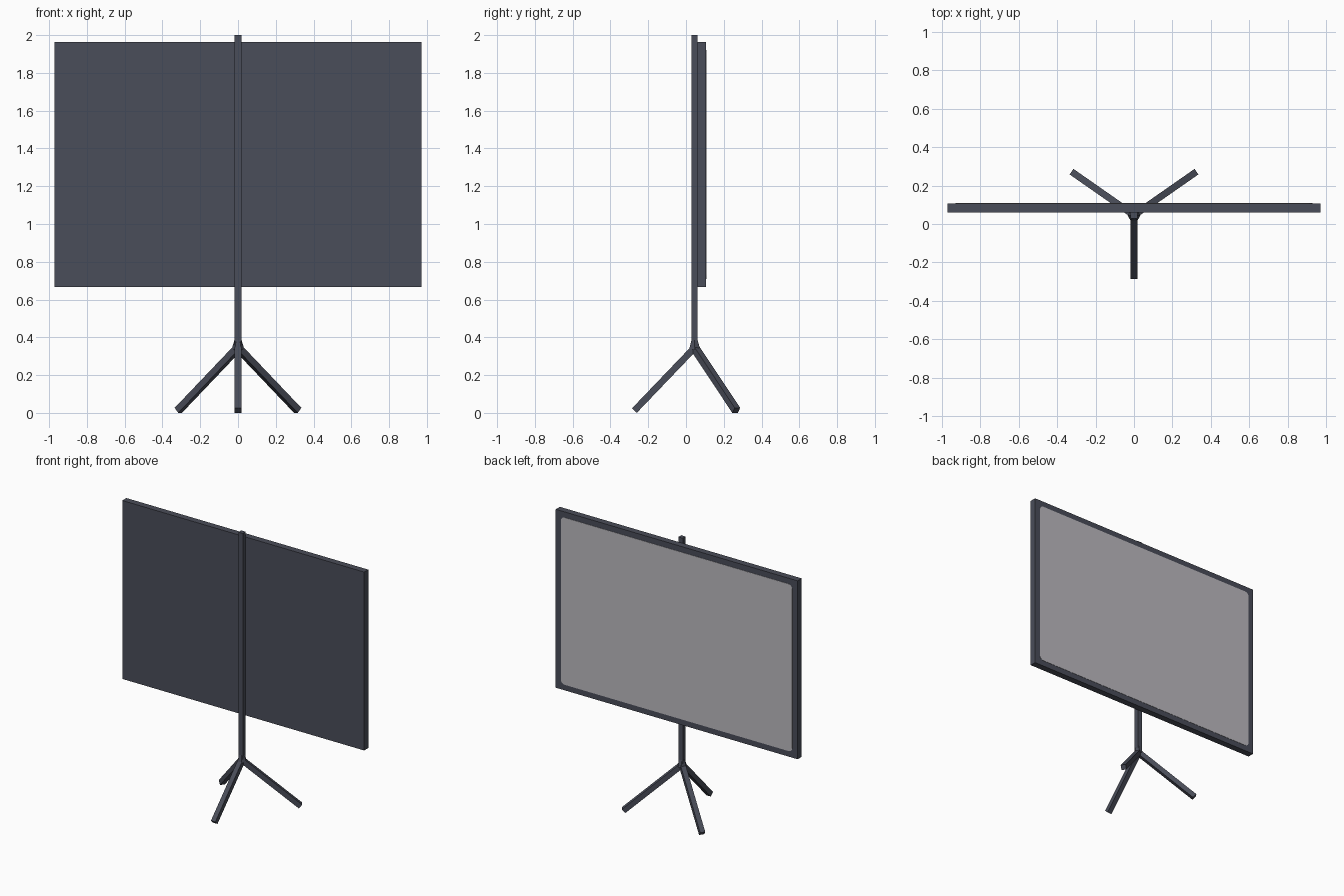
import bpy, bmesh, math
from mathutils import Vector, Matrix

if "Cube" in bpy.data.objects:
    bpy.data.objects.remove(bpy.data.objects["Cube"])


def material(name, rgb):
    m = bpy.data.materials.new(name)
    m.diffuse_color = (*rgb, 1)
    m.use_nodes = True
    m.node_tree.nodes["Principled BSDF"].inputs["Base Color"].default_value = m.diffuse_color
    return m


DARK = material("charcoal", (0.068, 0.074, 0.100))
PALE = material("screen_grey", (0.50, 0.49, 0.52))


def make(name, bm, *mats):
    bmesh.ops.recalc_face_normals(bm, faces=bm.faces)
    me = bpy.data.meshes.new(name)
    bm.to_mesh(me)
    bm.free()
    for m in mats:
        me.materials.append(m)
    ob = bpy.data.objects.new(name, me)
    bpy.context.collection.objects.link(ob)
    return ob


def box(name, lo, hi):
    lo, hi = Vector(lo), Vector(hi)
    bm = bmesh.new()
    bmesh.ops.create_cube(bm, size=1, matrix=Matrix.Translation((lo + hi) / 2)
                          @ Matrix.Diagonal((*(hi - lo), 1)))
    return make(name, bm, DARK)


def bar(name, a, b, w):
    """Square bar from a to b, with its upper face turned upwards."""
    a, b = Vector(a), Vector(b)
    d = (b - a).normalized()
    side = d.cross(Vector((0, 0, 1))).normalized()
    up = side.cross(d)
    rot = Matrix((side, up, d)).transposed().to_4x4()
    bm = bmesh.new()
    bmesh.ops.create_cube(bm, size=1, matrix=Matrix.Translation((a + b) / 2) @ rot
                          @ Matrix.Diagonal((w, w, (b - a).length, 1)))
    return make(name, bm, DARK)


# Display housing and upright pole
box("display_housing", (-0.972, 0.06, 0.667), (0.972, 0.107, 1.963))
box("pole", (-0.018, 0.029, 0.33), (0.018, 0.062, 2.0))

# Screen: thin plate with rounded corners on the back (+y) side
W, H, R, ZC = 0.93, 0.607, 0.03, 1.315
bm = bmesh.new()
ring = []
for i, (sx, sz) in enumerate([(1, 1), (-1, 1), (-1, -1), (1, -1)]):
    for k in range(5):
        t = math.radians(90 * i + 22.5 * k)
        ring.append(bm.verts.new((sx * (W - R) + R * math.cos(t), 0.106,
                                  ZC + sz * (H - R) + R * math.sin(t))))
face = bm.faces.new(ring)
ext = bmesh.ops.extrude_face_region(bm, geom=[face])
bmesh.ops.translate(bm, vec=(0, 0.003, 0),
                    verts=[g for g in ext["geom"] if isinstance(g, bmesh.types.BMVert)])
make("screen", bm, PALE)

# Tripod: hub and three splayed legs
bm = bmesh.new()
bmesh.ops.create_cone(bm, cap_ends=True, segments=6, radius1=0.034, radius2=0.019,
                      depth=0.05,
                      matrix=Matrix.Translation((0, 0.0455, 0.36))
                      @ Matrix.Rotation(math.radians(30), 4, "Z"))
make("tripod_hub", bm, DARK)
top = (0, 0.0455, 0.345)
bar("front_leg", top, (0, -0.273, 0.0125), 0.035)
for side, sx in (("left", -1), ("right", 1)):
    bar(f"back_{side}_leg", top, (sx * 0.316, 0.266, 0.0134), 0.035)
